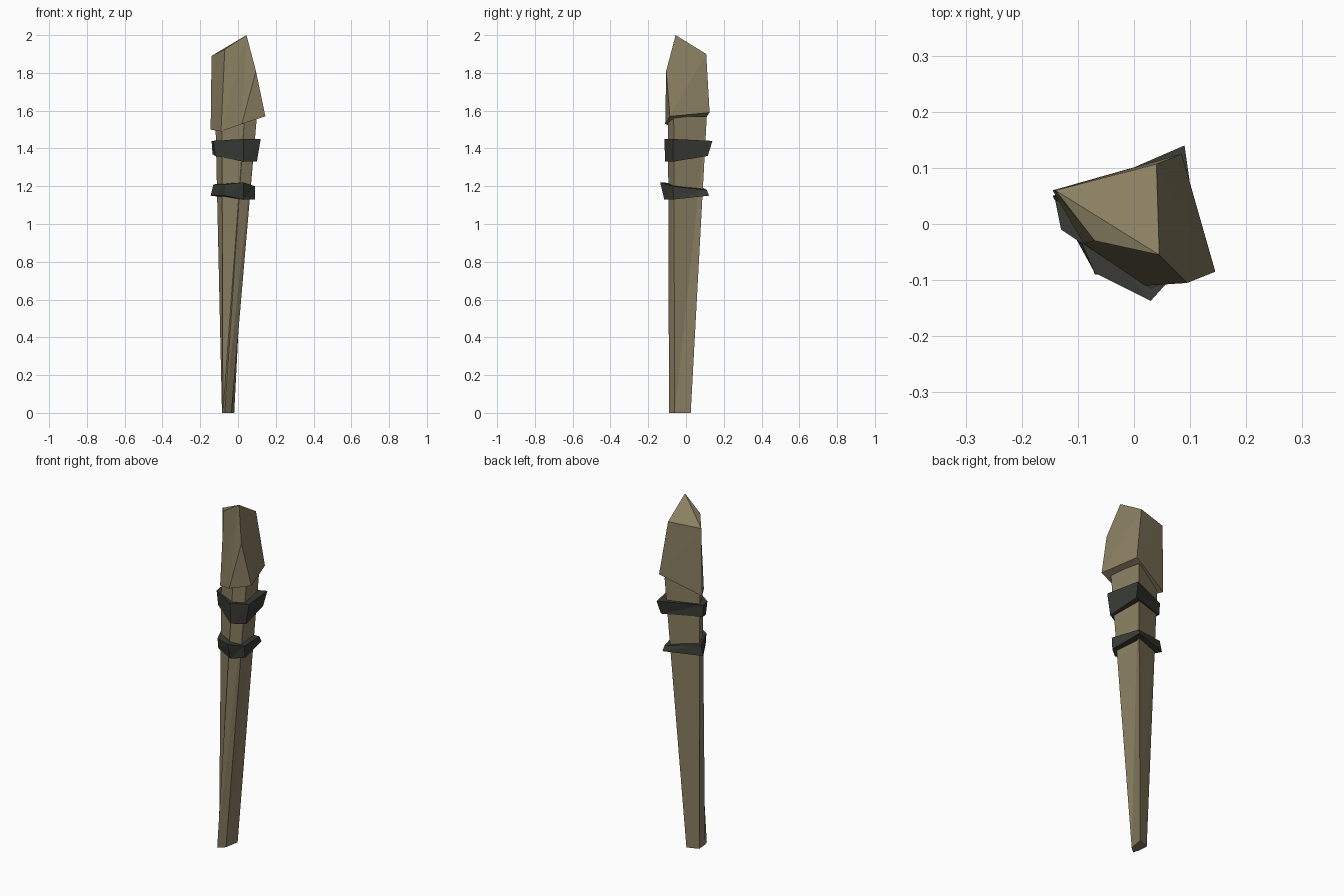
import bpy
import bmesh

# Remove the default cube only
default_cube = bpy.data.objects.get("Cube")
if default_cube:
    bpy.data.objects.remove(default_cube, do_unlink=True)


def make_material(name, colour):
    """Create a flat matte material."""
    material = bpy.data.materials.new(name)
    material.use_nodes = True
    material.diffuse_color = colour
    shader = material.node_tree.nodes["Principled BSDF"]
    shader.inputs["Base Color"].default_value = colour
    shader.inputs["Roughness"].default_value = 0.9
    return material


def loft(name, lower, upper, material, peak=0):
    """Join two outlines with flat triangles; caps fan out from the peak corner.

    Corners run counterclockwise: left, front left, front, front right, back.
    """
    bm = bmesh.new()
    bottom = [bm.verts.new(point) for point in lower]
    top = [bm.verts.new(point) for point in upper]
    count = len(bottom)

    # Sides
    for i in range(count):
        j = (i + 1) % count
        bm.faces.new((bottom[i], bottom[j], top[j]))
        bm.faces.new((bottom[i], top[j], top[i]))

    # Caps
    for step in range(1, count - 1):
        i = (peak + step) % count
        j = (i + 1) % count
        bm.faces.new((top[peak], top[i], top[j]))
        bm.faces.new((bottom[peak], bottom[j], bottom[i]))

    bmesh.ops.recalc_face_normals(bm, faces=bm.faces[:])
    mesh = bpy.data.meshes.new(name)
    bm.to_mesh(mesh)
    bm.free()
    mesh.materials.append(material)
    part = bpy.data.objects.new(name, mesh)
    bpy.context.collection.objects.link(part)
    return part


def at_height(outline, z):
    """Place a flat outline at one height."""
    return [(x, y, z) for x, y in outline]


wood = make_material("weathered_wood", (0.25, 0.21, 0.12, 1))
iron = make_material("dark_iron", (0.042, 0.045, 0.037, 1))

# Tapered handle, running up into the head
handle_foot = [(-.085, 0), (-.08, -.06), (-.07, -.09), (-.035, -.06), (-.02, .025)]
handle_neck = [(-.12, .045), (-.085, -.03), (.035, -.095), (.1, -.065), (.06, .11)]
loft("handle", at_height(handle_foot, 0), at_height(handle_neck, 1.57), wood)

# Faceted head with an off-centre point
head_base = [(-.145, .06, 1.5), (-.09, -.035, 1.49), (.02, -.11, 1.53),
             (.145, -.085, 1.57), (.085, .125, 1.59)]
head_crown = [(-.14, .06, 1.89), (-.07, -.03, 1.925), (.045, -.055, 2),
              (.095, -.105, 1.81), (.04, .107, 1.9)]
loft("head", head_base, head_crown, wood, peak=2)

# Upper binding, flaring towards the back
upper_low = [(-.135, .04, 1.37), (-.12, -.01, 1.36), (.03, -.11, 1.33),
             (.1, -.07, 1.33), (.08, .115, 1.36)]
upper_high = [(-.14, .04, 1.44), (-.13, -.01, 1.44), (.03, -.115, 1.45),
              (.12, -.07, 1.45), (.09, .14, 1.44)]
loft("upper_band", upper_low, upper_high, iron)

# Lower binding, flaring towards the front
lower_low = [(-.145, .05, 1.15), (-.07, -.08, 1.15), (.03, -.115, 1.13),
             (.09, -.065, 1.13), (.065, .122, 1.15)]
lower_high = [(-.13, .05, 1.21), (-.07, -.087, 1.21), (.03, -.137, 1.22),
              (.09, -.07, 1.2), (.06, .11, 1.18)]
loft("lower_band", lower_low, lower_high, iron)
